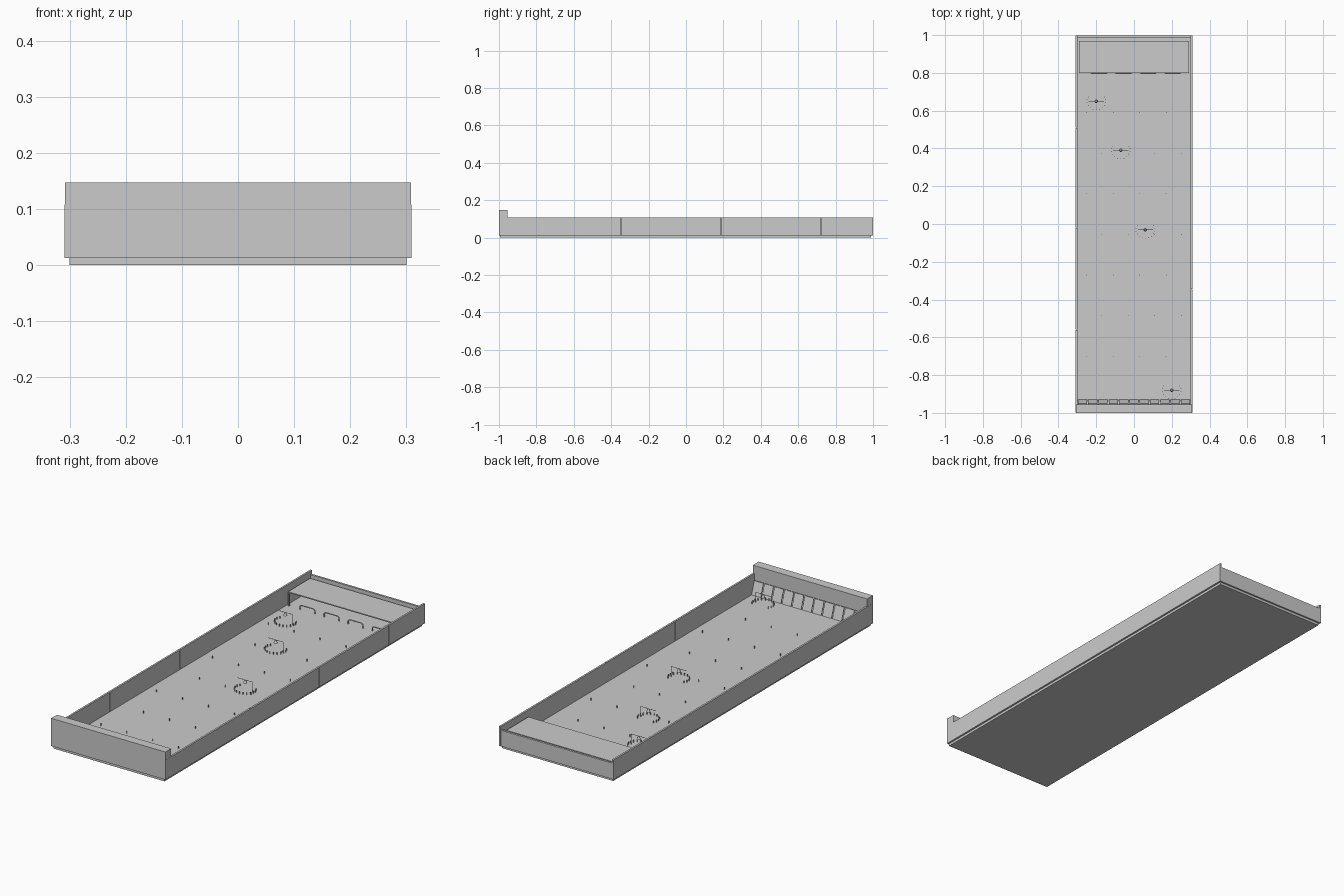
import bpy, math
from mathutils import Vector

if "Cube" in bpy.data.objects:
    bpy.data.objects.remove(bpy.data.objects["Cube"])

FLOOR = 0.012


def box(name, x0, x1, y0, y1, z0, z1, rot_x=0.0):
    bpy.ops.mesh.primitive_cube_add(size=1, location=((x0+x1)/2, (y0+y1)/2, (z0+z1)/2))
    o = bpy.context.object
    o.name = name
    o.scale = (x1-x0, y1-y0, z1-z0)
    o.rotation_euler.x = rot_x
    return o


def tube(name, points, radius):
    cu = bpy.data.curves.new(name, 'CURVE')
    cu.dimensions = '3D'
    cu.bevel_depth = radius
    cu.bevel_resolution = 1
    cu.use_fill_caps = True
    sp = cu.splines.new('POLY')
    sp.points.add(len(points)-1)
    for p, co in zip(sp.points, points):
        p.co = (*co, 1)
    o = bpy.data.objects.new(name, cu)
    bpy.context.collection.objects.link(o)
    return o


pin_mesh = None


def pin(name, x, y, h=0.012):
    # All nails share a single mesh
    global pin_mesh
    if pin_mesh is None:
        bpy.ops.mesh.primitive_cylinder_add(vertices=8, radius=0.002, depth=1)
        o = bpy.context.object
        pin_mesh = o.data
    else:
        o = bpy.data.objects.new(name, pin_mesh)
        bpy.context.collection.objects.link(o)
    o.name = name
    o.location = (x, y, FLOOR+h/2)
    o.scale.z = h


# Playing surface
box("base_board", -0.30, 0.30, -0.995, 0.99, 0, FLOOR)

# Side walls, split into panels at staggered seams
for side, seams in ((1, (-1, -0.346, 0.185, 0.72, 1)), (-1, (-1, -0.56, -0.02, 0.51, 1))):
    for a, b in zip(seams, seams[1:]):
        xs = sorted((side*0.300, side*0.309))
        box("side_wall", *xs, a+0.0008, b-0.0008, FLOOR, 0.108)
box("back_wall", -0.30, 0.30, 0.988, 0.998, FLOOR, 0.09)

# Hollow front header box
box("header_front", -0.308, 0.308, -1.0, -0.992, FLOOR, 0.147)
box("header_top", -0.308, 0.308, -1.0, -0.955, 0.140, 0.147)
box("header_lip", -0.308, 0.308, -0.962, -0.955, 0.075, 0.147)
for s in (-1, 1):
    xs = sorted((s*0.301, s*0.308))
    box("header_end", *xs, -0.995, -0.958, 0.108, 0.142)

# Row of tilted score tiles below the header
tilt = math.atan2(0.022, 0.063)
for i in range(11):
    x = (i-5)*0.0545
    box("score_tile", x-0.0245, x+0.0245, -0.944, -0.940, FLOOR, 0.077, tilt)

# Back shelf on corner legs
box("back_shelf", -0.29, 0.29, 0.80, 0.97, 0.077, 0.082)
for x in (-0.287, 0.287):
    for y in (0.803, 0.967):
        box("shelf_leg", x-0.003, x+0.003, y-0.003, y+0.003, FLOOR, 0.078)

# Gate hoops in front of the shelf
for x in (-0.185, -0.055, 0.075, 0.205):
    tube("gate_hoop", [(x-0.04, 0.80, FLOOR), (x-0.04, 0.80, 0.028), (x-0.032, 0.80, 0.034),
                       (x+0.032, 0.80, 0.034), (x+0.04, 0.80, 0.028), (x+0.04, 0.80, FLOOR)], 0.003)

# Bell targets: wire bracket, hanging bell and arc of nails
for x, y in ((0.06, -0.03), (-0.07, 0.39), (-0.20, 0.65), (0.20, -0.88)):
    tube("bell_bracket", [(x+0.04, y, FLOOR), (x+0.04, y, 0.062), (x-0.04, y, 0.062)], 0.0015)
    bpy.ops.mesh.primitive_cone_add(vertices=16, radius1=0.009, radius2=0.004,
                                    depth=0.014, location=(x, y, 0.054))
    bpy.context.object.name = "bell"
    bpy.ops.object.shade_smooth_by_angle()
    for k in range(13):
        a = math.radians(-210 + k*20)
        pin("bell_nail", x+0.05*math.cos(a), y+0.045*math.sin(a))

# Scattered nails in staggered rows
for r in range(7):
    shift = 0.04 if r % 2 else -0.04
    for c in range(4):
        pin("floor_nail", (c-1.5)*0.14+shift, -0.70+r*0.215)
